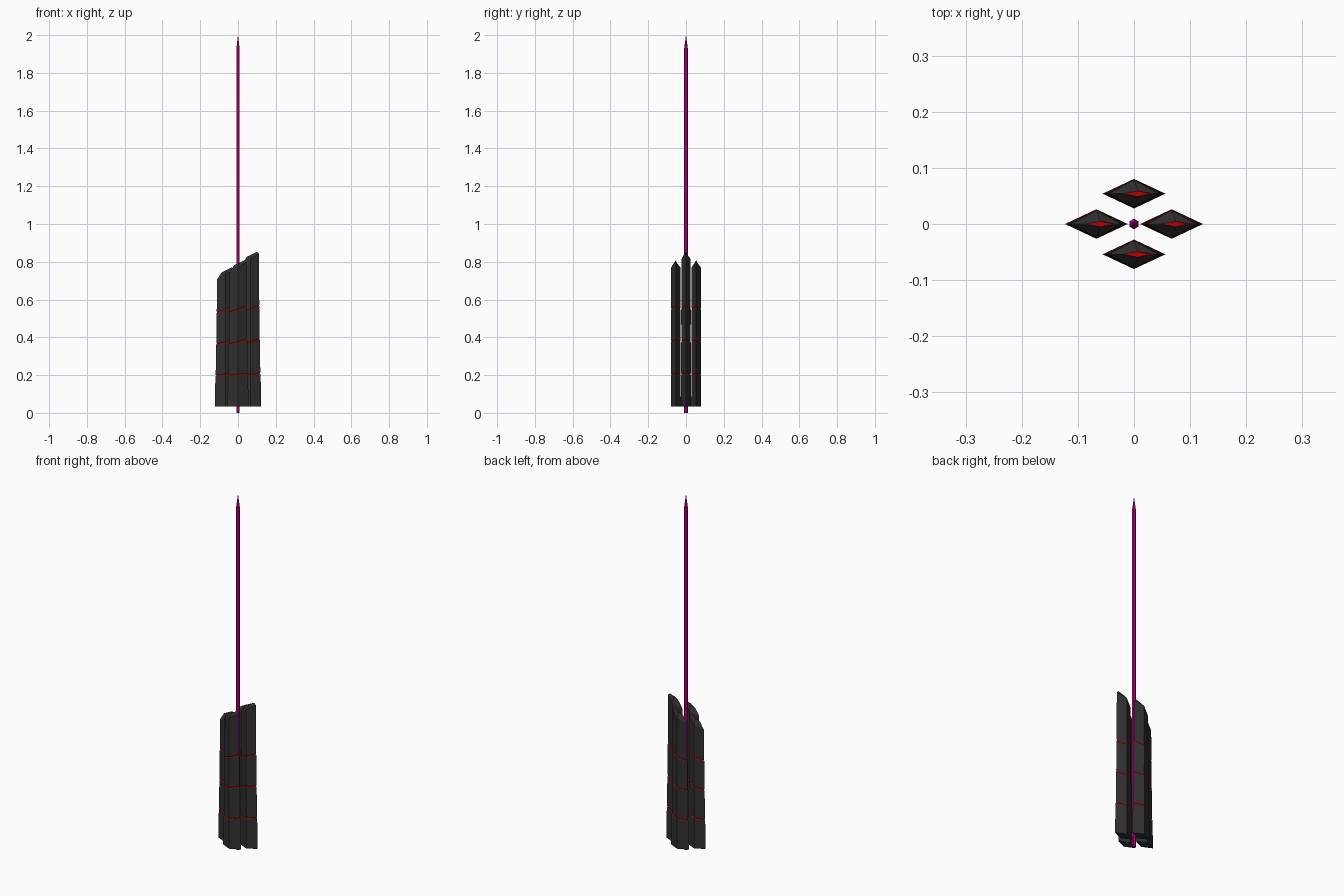
import bpy, bmesh, math

if "Cube" in bpy.data.objects:
    bpy.data.objects.remove(bpy.data.objects["Cube"])


def material(name, color):
    m = bpy.data.materials.new(name)
    m.diffuse_color = (*color, 1)
    m.use_nodes = True
    m.node_tree.nodes["Principled BSDF"].inputs["Base Color"].default_value = m.diffuse_color
    return m


DARK = material("dark", (0.03, 0.03, 0.03))
RED = material("red", (0.5, 0.0, 0.0))
MAGENTA = material("magenta", (0.6, 0.0, 0.25))


def loft(name, rings, mats, slots):
    """Skin a list of vertex rings, capped at both ends; slots gives each band's material."""
    bm = bmesh.new()
    loops = [[bm.verts.new(p) for p in r] for r in rings]
    bm.faces.new(loops[0][::-1])
    for a, b, s in zip(loops, loops[1:], slots):
        n = len(a)
        for i in range(n):
            f = bm.faces.new((a[i], a[(i + 1) % n], b[(i + 1) % n], b[i]))
            f.material_index = s
    bm.faces.new(loops[-1]).material_index = slots[-1]
    bm.normal_update()
    me = bpy.data.meshes.new(name)
    bm.to_mesh(me)
    bm.free()
    for m in mats:
        me.materials.append(m)
    ob = bpy.data.objects.new(name, me)
    bpy.context.collection.objects.link(ob)
    return ob


# hexagonal rod with a pointed tip
def hexagon(r, z):
    return [(r * math.cos(math.radians(30 + 60 * i)),
             r * math.sin(math.radians(30 + 60 * i)), z) for i in range(6)]


loft("rod", [hexagon(0.0095, 0), hexagon(0.0095, 1.93), hexagon(0.0004, 2.0)],
     [MAGENTA], [0, 0])


# tapered rhombic plates with red seam grooves and a slanted, chamfered top
def rhombus(cx, cy, hx, hy, z, tilt=0):
    return [(cx + hx, cy, z + tilt), (cx, cy + hy, z),
            (cx - hx, cy, z - tilt), (cx, cy - hy, z)]


SEAMS = [(0.204, 0.0526, 0.0260, 0.006),
         (0.377, 0.0495, 0.0256, 0.012),
         (0.55, 0.0470, 0.0252, 0.018)]


def plate(name, cx, cy, top):
    rings = [rhombus(cx, cy, 0.056, 0.0263, 0.035)]
    slots = []
    for z, hx, hy, tilt in SEAMS:
        rings += [rhombus(cx, cy, hx, hy, z - 0.004, tilt),
                  rhombus(cx, cy, hx * 0.9, hy * 0.9, z, tilt * 0.9),
                  rhombus(cx, cy, hx * 0.97, hy * 0.98, z + 0.004, tilt)]
        slots += [0, 1, 1]
    rings += [rhombus(cx, cy, 0.0445, 0.0247, top, 0.027),
              rhombus(cx + 0.007, cy, 0.027, 0.005, top + 0.025, 0.013),
              rhombus(cx + 0.016, cy, 0.015, 0.0025, top + 0.0285, 0.007)]
    slots += [0, 0, 1]
    loft(name, rings, [DARK, RED], slots)


plate("left_plate", -0.067, 0, 0.732)
plate("right_plate", 0.067, 0, 0.815)
plate("front_plate", 0, -0.054, 0.77)
plate("back_plate", 0, 0.054, 0.77)
